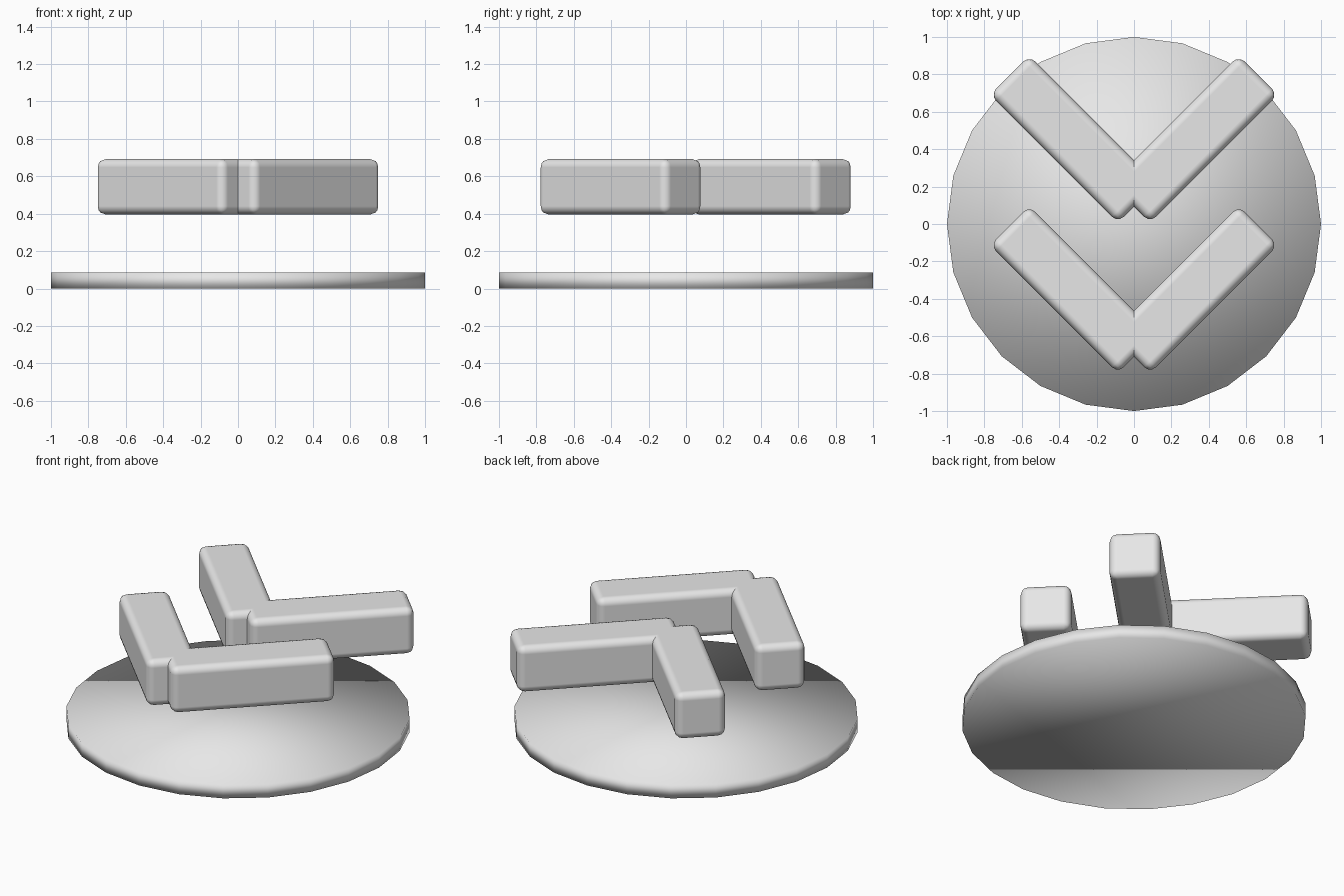
import bpy
from math import radians

if "Cube" in bpy.data.objects:
    bpy.data.objects.remove(bpy.data.objects["Cube"], do_unlink=True)

grey = bpy.data.materials.new("light_grey")
grey.use_nodes = True
grey.diffuse_color = (0.8, 0.8, 0.8, 1)
grey.node_tree.nodes["Principled BSDF"].inputs["Base Color"].default_value = (0.8, 0.8, 0.8, 1)

# Thin round base, smooth shaded across the rim
THICK = 0.085
bpy.ops.mesh.primitive_cylinder_add(vertices=24, radius=1, depth=THICK,
                                    location=(0, 0, THICK / 2))
base = bpy.context.object
base.name = "base_disc"
base.data.materials.append(grey)
bpy.ops.object.shade_smooth()


# Rounded bar, one arm of a chevron
def arm(name, side, y):
    bpy.ops.mesh.primitive_cube_add(size=1, location=(side * 0.323, y, 0.544),
                                    rotation=(0, 0, side * radians(45)))
    bar = bpy.context.object
    bar.name = name
    bar.scale = (0.967, 0.297, 0.297)
    bpy.ops.object.transform_apply(location=False, rotation=False, scale=True)
    bar.data.materials.append(grey)
    bpy.ops.object.shade_smooth()
    bevel = bar.modifiers.new("rounded_edges", "BEVEL")
    bevel.width = 0.045
    bevel.segments = 3
    bevel.harden_normals = True


# Two floating chevrons, one behind the other
for row, y in (("front", -0.35), ("back", 0.454)):
    for label, side in (("left", 1), ("right", -1)):
        arm(f"{row}_chevron_{label}_arm", side, y)
